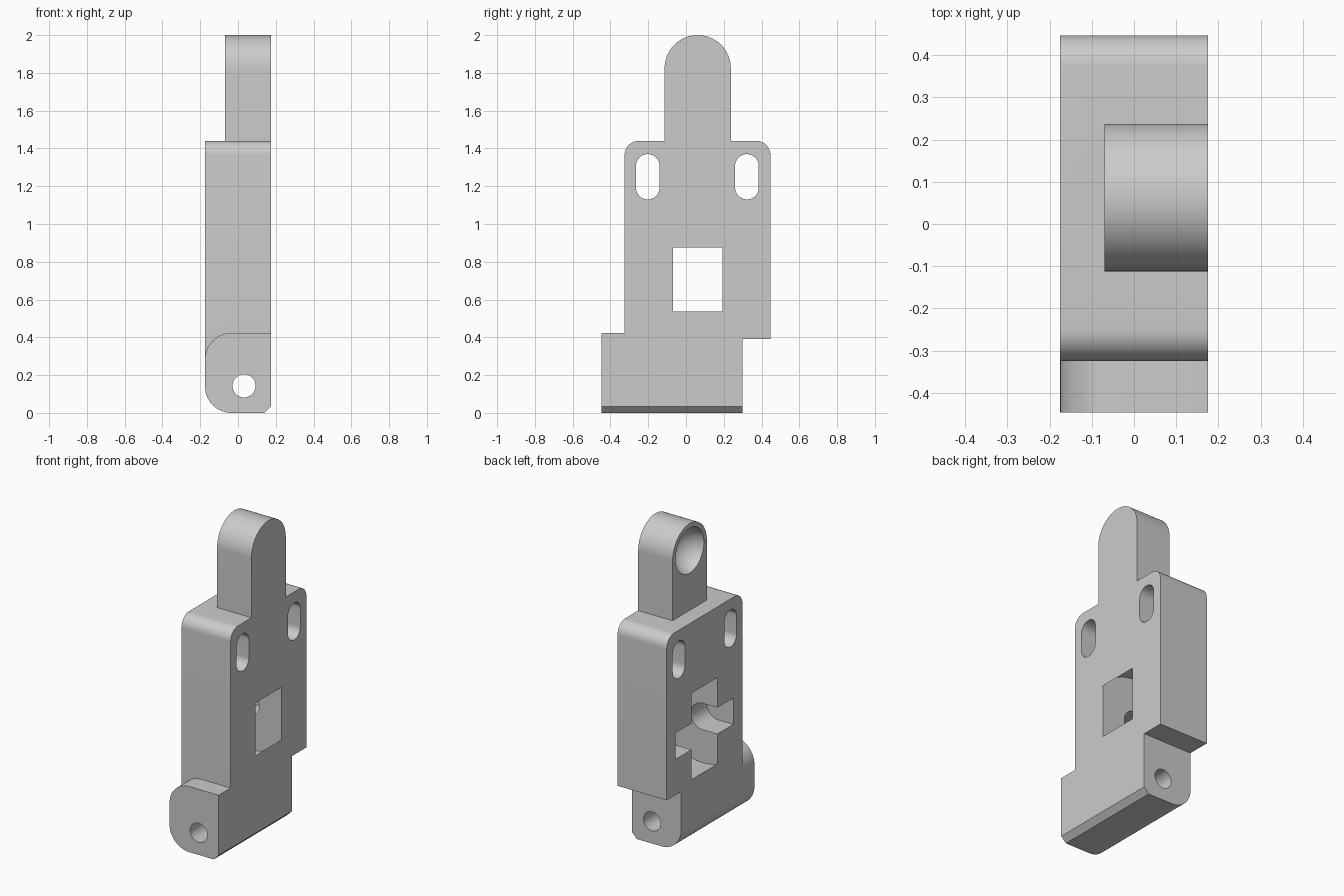
import bpy, bmesh
from math import sin, cos, pi, sqrt
from mathutils import Vector, Matrix

if "Cube" in bpy.data.objects:
    bpy.data.objects.remove(bpy.data.objects["Cube"], do_unlink=True)

grey = bpy.data.materials.new("plain_grey")
grey.use_nodes = True
grey.diffuse_color = (0.6, 0.6, 0.6, 1)
grey.node_tree.nodes["Principled BSDF"].inputs["Base Color"].default_value = (0.6, 0.6, 0.6, 1)


def outline(corners):
    """Round right-angled corners given as (a, b, radius, segments)."""
    pts = []
    for i, (a, b, r, n) in enumerate(corners):
        p = Vector((a, b))
        if r == 0:
            pts.append(p)
            continue
        u = (Vector(corners[i - 1][:2]) - p).normalized()
        v = (Vector(corners[(i + 1) % len(corners)][:2]) - p).normalized()
        if n == 1:
            pts += [p + u * r, p + v * r]
            continue
        for k in range(n + 1):
            t = k / n * pi / 2
            pts.append(p + r * (u + v) - r * (v * cos(t) + u * sin(t)))
    return pts


def rect(a0, a1, b0, b1, r=0, n=12):
    return outline([(a0, b0, r, n), (a1, b0, r, n), (a1, b1, r, n), (a0, b1, r, n)])


def circle(a, b, r, n=64):
    return [Vector((a + r * cos(2 * pi * k / n), b + r * sin(2 * pi * k / n))) for k in range(n)]


def finish(name, bm):
    bmesh.ops.recalc_face_normals(bm, faces=bm.faces)
    mesh = bpy.data.meshes.new(name)
    bm.to_mesh(mesh)
    bm.free()
    mesh.materials.append(grey)
    ob = bpy.data.objects.new(name, mesh)
    bpy.context.collection.objects.link(ob)
    return ob


def prism(name, pts, axis, lo, hi):
    """Extrude a profile along x (profile in y,z) or along y (profile in x,z)."""
    bm = bmesh.new()
    place = (lambda p, t: (t, p.x, p.y)) if axis == "x" else (lambda p, t: (p.x, t, p.y))
    ring0, ring1 = [[bm.verts.new(place(p, t)) for p in pts] for t in (lo, hi)]
    bm.faces.new(ring0)
    bm.faces.new(ring1)
    for i in range(len(pts)):
        j = (i + 1) % len(pts)
        bm.faces.new((ring0[i], ring0[j], ring1[j], ring1[i]))
    return finish(name, bm)


def combine(target, tool, operation):
    bpy.context.view_layer.objects.active = target
    mod = target.modifiers.new(operation.lower(), "BOOLEAN")
    mod.operation, mod.solver, mod.object = operation, "EXACT", tool
    bpy.ops.object.modifier_apply(modifier=mod.name)
    bpy.data.objects.remove(tool, do_unlink=True)


X = 0.175            # half thickness
MID_Y = 0.062        # centre line of tower and roller recess

# Main plate with rounded shoulders and a stepped lower rear corner
body = prism("bracket_body", outline([
    (-0.325, 0.2, 0, 0), (0.30, 0.2, 0, 0), (0.30, 0.39, 0, 0), (0.447, 0.39, 0, 0),
    (0.447, 1.44, 0.075, 12), (-0.325, 1.44, 0.075, 12)]), "x", -X, X)

# Foot block with rounded outer edges and a small chamfer
foot = prism("foot_block", outline([
    (-X, 0, 0.14, 14), (X, 0, 0.035, 1), (X, 0.423, 0, 0), (-X, 0.423, 0.14, 14)]),
    "y", -0.447, 0.30)
combine(body, foot, "UNION")

# Thin round-topped tower
tower = prism("tower", outline([
    (MID_Y - 0.175, 1.40, 0, 0), (MID_Y + 0.175, 1.40, 0, 0),
    (MID_Y + 0.175, 2.0, 0.1749, 20), (MID_Y - 0.175, 2.0, 0.1749, 20)]), "x", -0.07, X)
combine(body, tower, "UNION")

# Shoulder slots
for y in (-0.2025, 0.3225):
    slot = prism("slot_cutter", rect(y - 0.0625, y + 0.0625, 1.13, 1.37, 0.0624), "x", -1, 1)
    combine(body, slot, "DIFFERENCE")

# Pivot hole through the foot
combine(body, prism("pivot_cutter", circle(0.032, 0.143, 0.061, 40), "y", -1, 1), "DIFFERENCE")

# Roller recess that breaks through the flat side
AXLE_X, AXLE_Z = -0.07, 0.705
combine(body, prism("roller_cutter", circle(AXLE_X, AXLE_Z, 0.298, 80), "y",
                    MID_Y - 0.132, MID_Y + 0.132), "DIFFERENCE")

# U-shaped axle channel open on the recessed side
channel = outline([(-0.5, AXLE_Z - 0.085, 0, 0), (AXLE_X + 0.085, AXLE_Z - 0.085, 0.0849, 14),
                   (AXLE_X + 0.085, AXLE_Z + 0.085, 0.0849, 14), (-0.5, AXLE_Z + 0.085, 0, 0)])
combine(body, prism("axle_cutter", channel, "y", MID_Y - 0.295, MID_Y + 0.295), "DIFFERENCE")

# Round dish in the tower
bm = bmesh.new()
bmesh.ops.create_uvsphere(bm, u_segments=48, v_segments=24, radius=0.147,
                          matrix=Matrix.Translation((-0.095, MID_Y, 1.825)) @ Matrix.Rotation(pi / 2, 4, "Y"))
combine(body, finish("dish_cutter", bm), "DIFFERENCE")

# Smooth curved walls, keep edges sharp
bpy.ops.object.select_all(action="DESELECT")
body.select_set(True)
bpy.context.view_layer.objects.active = body
bpy.ops.object.shade_smooth_by_angle(angle=pi / 6)
